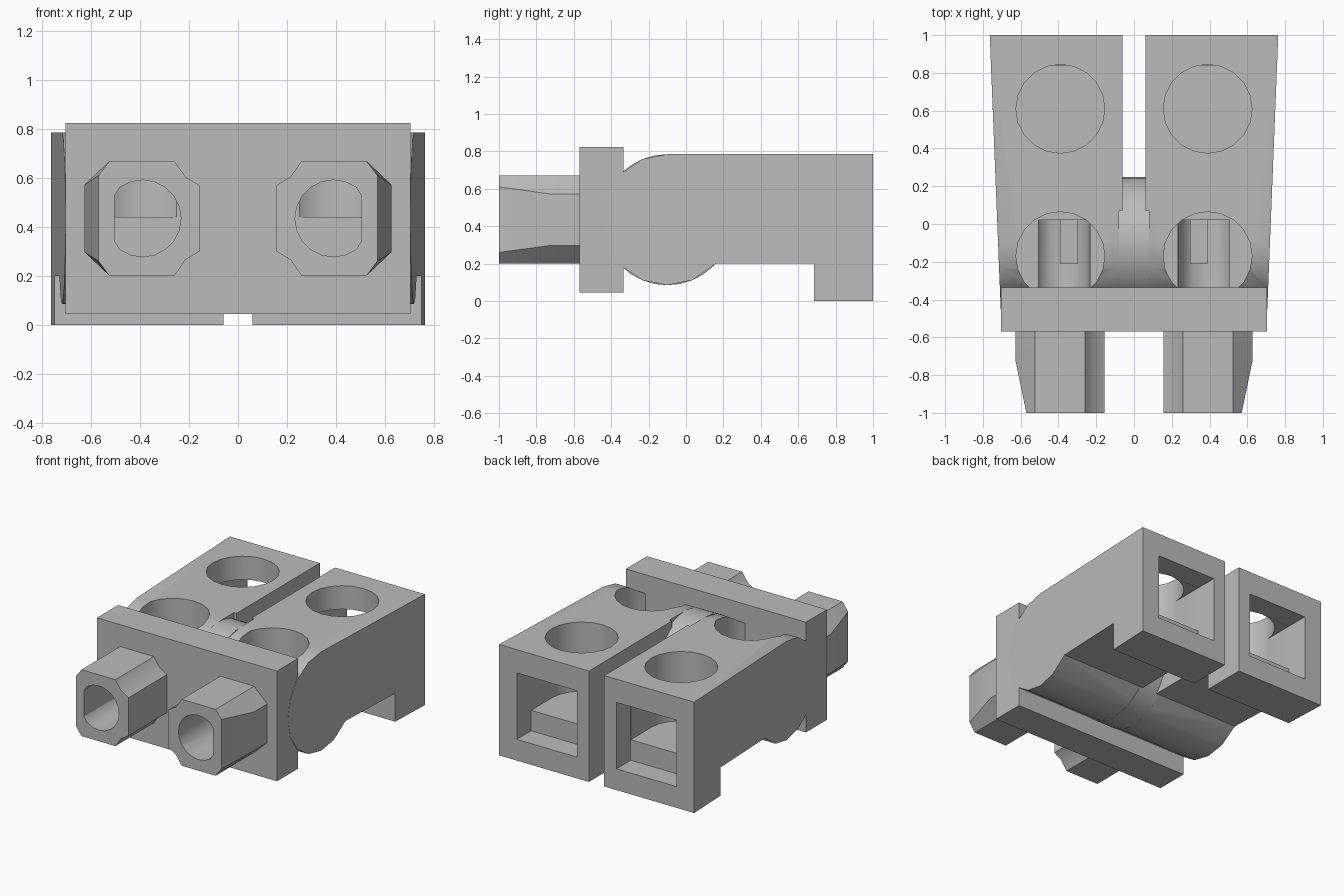
import bpy, bmesh, math
from mathutils import Matrix

if "Cube" in bpy.data.objects:
    bpy.data.objects.remove(bpy.data.objects["Cube"])

grey = bpy.data.materials.new("light_grey")
grey.use_nodes = True
COLOUR = (0.5, 0.5, 0.5, 1)
grey.diffuse_color = COLOUR
grey.node_tree.nodes["Principled BSDF"].inputs["Base Color"].default_value = COLOUR


def finish(name, bm):
    bmesh.ops.recalc_face_normals(bm, faces=bm.faces)
    mesh = bpy.data.meshes.new(name)
    bm.to_mesh(mesh)
    bm.free()
    mesh.materials.append(grey)
    ob = bpy.data.objects.new(name, mesh)
    bpy.context.collection.objects.link(ob)
    return ob


def box(name, x0, x1, y0, y1, z0, z1):
    bm = bmesh.new()
    bmesh.ops.create_cube(bm, size=1)
    for v in bm.verts:
        v.co = ((x0, x1)[v.co.x > 0], (y0, y1)[v.co.y > 0], (z0, z1)[v.co.z > 0])
    return finish(name, bm)


def cylinder(name, centre, radius, length, axis, sides=20):
    bm = bmesh.new()
    bmesh.ops.create_cone(bm, cap_ends=True, segments=sides, radius1=radius,
                          radius2=radius, depth=length)
    turn = {"X": Matrix.Rotation(math.pi / 2, 4, "Y"),
            "Y": Matrix.Rotation(math.pi / 2, 4, "X"), "Z": Matrix()}[axis]
    bmesh.ops.transform(bm, verts=bm.verts, matrix=Matrix.Translation(centre) @ turn)
    return finish(name, bm)


def loft(name, rings):
    """Skin a list of equal rings and cap both ends."""
    bm = bmesh.new()
    loops = [[bm.verts.new(p) for p in ring] for ring in rings]
    n = len(loops[0])
    for a, b in zip(loops, loops[1:]):
        for i in range(n):
            j = (i + 1) % n
            bm.faces.new((a[i], a[j], b[j], b[i]))
    bm.faces.new(loops[0])
    bm.faces.new(loops[-1])
    return finish(name, bm)


def cut(target, cutters):
    for c in cutters:
        c.hide_render = True
        mod = target.modifiers.new("cut", "BOOLEAN")
        mod.operation, mod.solver, mod.object = "DIFFERENCE", "EXACT", c
        bpy.context.view_layer.objects.active = target
        bpy.ops.object.modifier_apply(modifier=mod.name)


# Side outline: straight top, rear foot and rounded front drum
outline = [(1, 0.785), (1, 0), (0.685, 0), (0.685, 0.2), (0.16, 0.2)]
for k in range(13):
    a = math.radians(-67.5 - 22.5 * k)
    if a >= math.radians(-270.1):
        outline.append((-0.1 + 0.35 * math.cos(a), 0.435 + 0.35 * math.sin(a)))


def outer(y):
    return 0.71 + 0.04 * (y + 0.34)


parts, cutters = [], []
for side, s in (("left", 1), ("right", -1)):
    # Tapered housing half
    housing = loft(side + "_housing", [[(s * 0.06, y, z) for y, z in outline],
                                       [(s * outer(y), y, z) for y, z in outline]])
    # Tapered clamp tube with chamfered corners
    rings = []
    for y, ox, hz in ((-1, 0.57, 0.175), (-0.72, 0.628, 0.137), (-0.5, 0.628, 0.137)):
        upper = [(ox, hz), (0.525, 0.235), (0.26, 0.235), (0.215, 0.17), (0.157, 0.135)]
        ring = upper + [(x, -z) for x, z in reversed(upper)]
        rings.append([(s * x, y, 0.435 + z) for x, z in ring])
    tube = loft(side + "_tube", rings)

    # Cutters: wire bore, screw holes, slot and rear pocket
    bore = cylinder(side + "_bore_cutter", (s * 0.39, -0.54, 0.435), 0.157, 1.12, "Y")
    for v in bore.data.vertices:
        v.co.x = s * min(s * v.co.x, 0.505)
    front_hole = cylinder(side + "_front_hole_cutter", (s * 0.39, -0.17, 0.74), 0.235, 0.6, "Z")
    rear_hole = cylinder(side + "_rear_hole_cutter", (s * 0.39, 0.61, 0.6), 0.235, 0.61, "Z")
    slot = box(side + "_slot_cutter", s * 0.345 - 0.045, s * 0.345 + 0.045,
               -0.21, 0.02, 0.25, 0.6)
    mid = s * 0.39
    pocket = box(side + "_pocket_cutter", mid - 0.235, mid + 0.235, 0.84, 1.1, 0.15, 0.62)
    passage = box(side + "_passage_cutter", mid - 0.234, mid + 0.234, 0.61, 0.9, 0.295, 0.619)
    relief = box(side + "_relief_cutter", s * 0.06 - 0.02, s * 0.06 + 0.02,
                 -0.6, 0.07, 0, 0.9)
    cut(housing, [bore, front_hole, rear_hole, slot, pocket, passage, relief])
    cut(tube, [bore])
    parts += [housing, tube]
    cutters += [bore, front_hole, rear_hole, slot, pocket, passage, relief]

# Hub joining the two halves
hub = cylinder("centre_hub", (0, -0.1, 0.435), 0.35, 0.165, "X", 32)

# Front plate, pierced by the bores and the front screw holes
plate = box("front_plate", -0.705, 0.705, -0.57, -0.335, 0.045, 0.825)
cut(plate, [c for c in cutters if "_bore_" in c.name])
parts += [hub, plate]

for c in cutters:
    bpy.data.objects.remove(c)
for ob in parts:
    bpy.ops.object.select_all(action="DESELECT")
    ob.select_set(True)
    bpy.context.view_layer.objects.active = ob
    bpy.ops.object.shade_smooth_by_angle(angle=math.radians(30))
